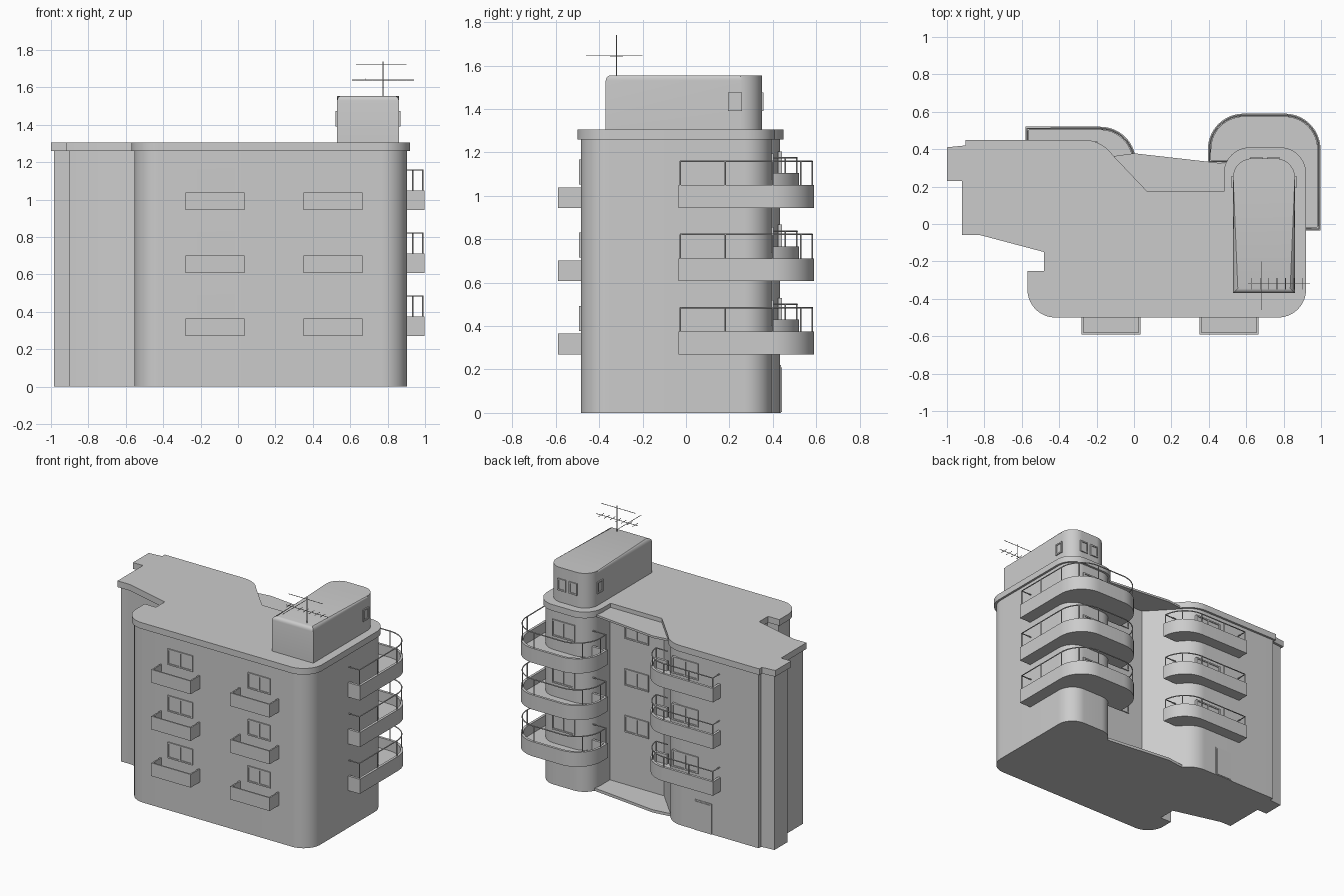
import bpy, bmesh, math
from mathutils import Vector, Matrix

if "Cube" in bpy.data.objects:
    bpy.data.objects.remove(bpy.data.objects["Cube"])

PITCH = 0.337


def finish(name, bm, mat=None):
    bmesh.ops.recalc_face_normals(bm, faces=bm.faces)
    me = bpy.data.meshes.new(name)
    bm.to_mesh(me)
    bm.free()
    me.shade_smooth()
    me.set_sharp_from_angle(angle=math.radians(30))
    ob = bpy.data.objects.new(name, me)
    bpy.context.collection.objects.link(ob)
    if mat:
        ob.matrix_world = mat
    return ob


def arc(cx, cy, r, a0, a1, n=14):
    return [(cx + r * math.cos(math.radians(a0 + (a1 - a0) * i / n)),
             cy + r * math.sin(math.radians(a0 + (a1 - a0) * i / n))) for i in range(n + 1)]


def offset(pts, d, closed=True):
    """Shift a path to its left by d with mitred corners."""
    out, n = [], len(pts)
    for i in range(n):
        p = Vector(pts[i])
        a = p - Vector(pts[i - 1]) if closed or i else Vector(pts[1]) - p
        b = Vector(pts[(i + 1) % n]) - p if closed or i < n - 1 else a
        na, nb = (Vector((-v.y, v.x)).normalized() for v in (a, b))
        m = (na + nb).normalized()
        out.append(tuple(p + m * d / max(0.4, m.dot(na))))
    return out


def prism(name, pts, z0, z1, bevel=0):
    """Upright solid over a plan outline, optionally with a rounded top edge."""
    bm = bmesh.new()
    low = [bm.verts.new((x, y, z0)) for x, y in pts]
    top = [bm.verts.new((x, y, z1)) for x, y in pts]
    bm.faces.new(low[::-1])
    cap = bm.faces.new(top)
    for i in range(len(pts)):
        bm.faces.new((low[i - 1], low[i], top[i], top[i - 1]))
    if bevel:
        bmesh.ops.bevel(bm, geom=list(cap.edges), offset=bevel, segments=4,
                        profile=0.5, affect='EDGES')
    return finish(name, bm)


def boxes(name, items, mat=None):
    """One object out of boxes given as (min corner, max corner)."""
    bm = bmesh.new()
    for lo, hi in items:
        lo, hi = Vector(lo), Vector(hi)
        m = Matrix.Translation((lo + hi) / 2) @ Matrix.Diagonal((*(hi - lo), 1))
        bmesh.ops.create_cube(bm, size=1, matrix=m)
    return finish(name, bm, mat)


def tubes(name, paths, r):
    cu = bpy.data.curves.new(name, 'CURVE')
    cu.dimensions = '3D'
    cu.bevel_depth, cu.bevel_resolution, cu.use_fill_caps = r, 1, True
    for path in paths:
        sp = cu.splines.new('POLY')
        sp.points.add(len(path) - 1)
        for q, co in zip(sp.points, path):
            q.co = (*co, 1)
    ob = bpy.data.objects.new(name, cu)
    bpy.context.collection.objects.link(ob)


def window(name, x, y, z, w, h, angle=0, panes=2):
    """Framed window; angle 0 faces the front."""
    t, d = 0.01, 0.008
    items = [((-w/2, -d, 0), (w/2, 0.01, t)), ((-w/2, -d, h - t), (w/2, 0.01, h))]
    for i in range(panes + 1):
        cx = -w/2 + t/2 + (w - t) * i / panes
        items.append(((cx - t/2, -d, t), (cx + t/2, 0.01, h - t)))
    items.append(((-w/2 + t/2, -0.002, t/2), (w/2 - t/2, 0.01, h - t/2)))
    boxes(name, items, Matrix.Translation((x, y, z)) @ Matrix.Rotation(math.radians(angle), 4, 'Z'))


def balcony(name, path, z0, h, rail_z, posts):
    """Floor, parapet and railing along a counter-clockwise path."""
    inner = offset(path, 0.018, False)
    prism(name + "_floor", path, z0, z0 + 0.03)
    prism(name + "_parapet", path + inner[::-1], z0, z0 + h)
    mid = offset(path, 0.009, False)
    lines = [[(x, y, rail_z) for x, y in mid]]
    for i in posts:
        x, y = mid[i]
        lines.append([(x, y, z0 + h - 0.01), (x, y, rail_z)])
    tubes(name + "_railing", lines, 0.004)


# Roof outline, counter-clockwise; the walls are the same shape inset
outline = ([(-0.57, -0.25), (-0.57, -0.35)] + arc(-0.42, -0.35, 0.15, 190, 270)
           + arc(0.77, -0.35, 0.15, 270, 360) + arc(0.78, 0.27, 0.14, 0, 90)
           + arc(0.62, 0.27, 0.14, 90, 180) + [(0.48, 0.175), (0.07, 0.175)]
           + arc(-0.27, 0.26, 0.19, 35, 90)
           + [(-0.90, 0.45), (-0.90, 0.42), (-1.0, 0.41), (-1.0, 0.23), (-0.92, 0.23),
              (-0.92, -0.06), (-0.82, -0.06), (-0.48, -0.15), (-0.48, -0.25)])
prism("walls", offset(outline, 0.016), 0, 1.27)
prism("roof_slab", outline, 1.26, 1.305)

# Entrance paving and canopy filling the recess at the back
recess = [(0.05, 0.14), (0.51, 0.14), (0.51, 0.32), (0.0, 0.378), (-0.13, 0.36)]
prism("entrance_base", recess, 0, 0.02)
prism("recess_canopy", recess, 1.26, 1.275)

# Penthouse with rounded rear end
prism("penthouse", [(0.53, -0.37), (0.86, -0.37)] + arc(0.76, 0.25, 0.10, 0, 90)
      + arc(0.63, 0.25, 0.10, 90, 180), 1.30, 1.555, 0.025)
for i, (x, y, a) in enumerate([(0.86, 0.225, 90), (0.53, 0.225, -90), (0.655, 0.35, 180), (0.745, 0.35, 180)]):
    window(f"penthouse_window_{i}", x, y, 1.39, 0.065, 0.085, a, 1)

# Balcony paths: large wrap-around on the tower, smaller on the rear wing
tower_path = ([(0.89, -0.035), (0.997, -0.035), (0.997, 0.18)] + arc(0.807, 0.40, 0.19, 0, 90)
              + arc(0.585, 0.40, 0.19, 90, 180) + [(0.395, 0.325), (0.51, 0.325)])
wing_path = ([(-0.09, 0.33)] + arc(-0.18, 0.33, 0.19, 0, 90)
             + [(-0.38, 0.52), (-0.58, 0.52), (-0.58, 0.42)])

for k in range(3):
    dz = PITCH * k
    balcony(f"tower_balcony_{k}", tower_path, 0.27 + dz, 0.105, 0.485 + dz, (1, 2, 3, 10, 17, 25, 32, 33))
    balcony(f"wing_balcony_{k}", wing_path, 0.33 + dz, 0.10, 0.50 + dz, (1, 8, 15, 16, 17))
    # Front windows with open planter-like balconies
    for x0, wx, w in ((-0.28, -0.12, 0.20), (0.35, 0.51, 0.18)):
        x1, z0, z1, t = x0 + 0.315, 0.27 + dz, 0.365 + dz, 0.01
        boxes(f"front_balcony_{k}", [
            ((x0, -0.59, z0), (x1, -0.58, z1)),
            ((x0, -0.58, z0), (x0 + t, -0.48, z1)),
            ((x1 - t, -0.58, z0), (x1, -0.48, z1)),
            ((x0 + t, -0.58, z0), (x1 - t, -0.48, z0 + t))])
        window(f"front_window_{k}", wx, -0.484, 0.378 + dz, w, 0.115)
    # Rear windows of the recess, wing and tower
    window(f"recess_window_{k}", 0.28, 0.159, 0.40 + dz, 0.19, 0.12, 180)
    window(f"wing_window_{k}", -0.30, 0.434, 0.41 + dz, 0.21, 0.12, 180)
    window(f"tower_window_{k}", 0.70, 0.394, 0.40 + dz, 0.18, 0.12, 180)

# Rear door
boxes("rear_door", [((-0.51, 0.42, 0), (-0.37, 0.438, 0.22)), ((-0.50, 0.42, 0.005), (-0.38, 0.442, 0.21))])

# Rooftop aerial
mx, my = 0.775, -0.32
bars = [[(mx, my, 1.54), (mx, my, 1.74)],
        [(0.61, my, 1.64), (0.94, my, 1.64)],
        [(0.63, my, 1.725), (0.90, my, 1.725)],
        [(0.68, -0.46, 1.645), (0.68, -0.20, 1.645)]]
for i in range(7):
    x = 0.63 + 0.045 * i
    bars.append([(x, my - 0.03, 1.64), (x, my + 0.03, 1.64)])
tubes("aerial", bars, 0.002)
